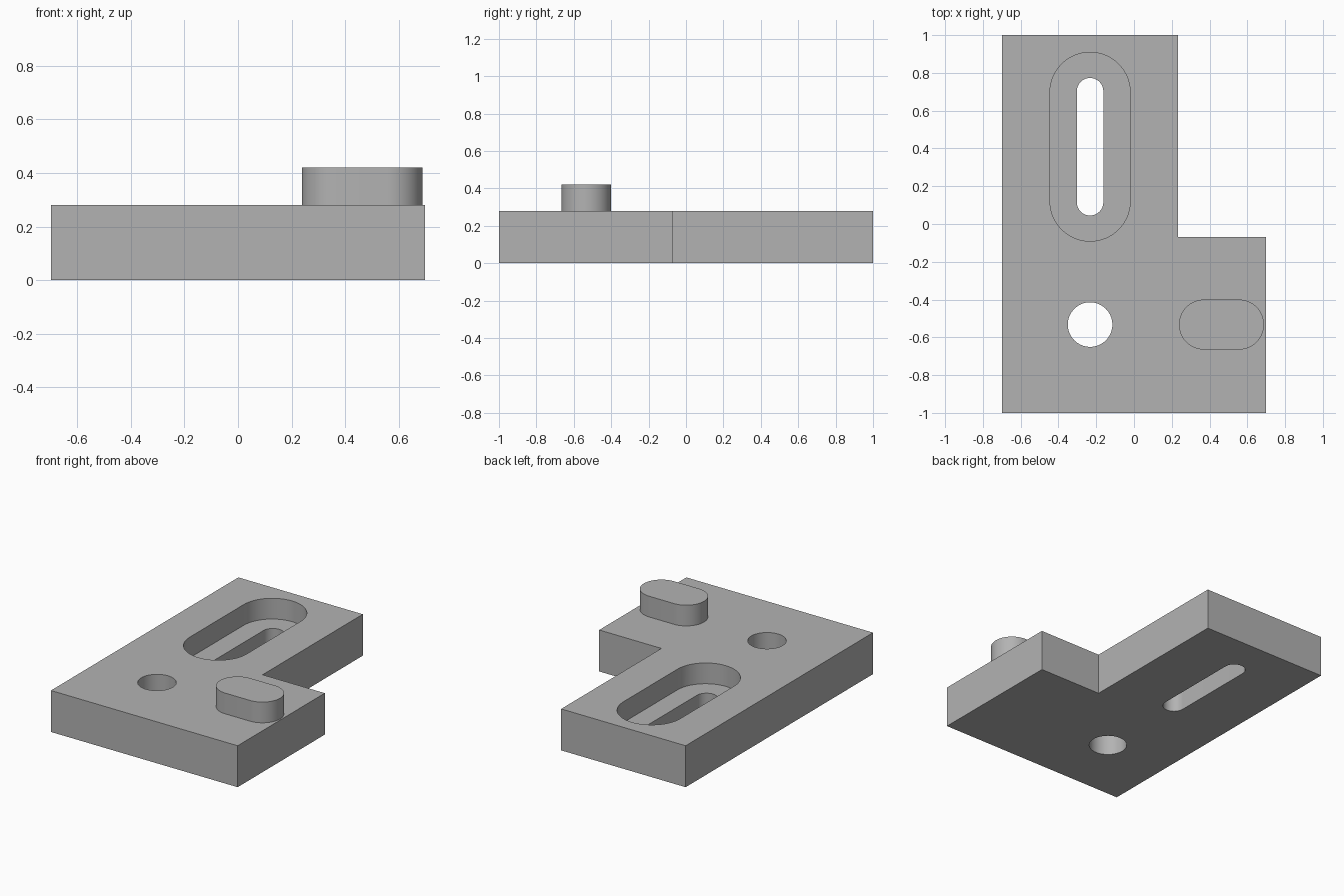
import bpy, bmesh, math

if "Cube" in bpy.data.objects:
    bpy.data.objects.remove(bpy.data.objects["Cube"], do_unlink=True)

THICK = 0.28
FLOOR = 0.14
AXIS_X = -0.2325

grey = bpy.data.materials.new("plain_grey")
grey.use_nodes = True
GREY = (0.45, 0.45, 0.45, 1)
grey.diffuse_color = GREY
grey.node_tree.nodes["Principled BSDF"].inputs["Base Color"].default_value = GREY


def prism(name, outline, z0, z1):
    """Extrude a counter-clockwise outline from z0 to z1."""
    bm = bmesh.new()
    base = bm.faces.new([bm.verts.new((x, y, z0)) for x, y in outline])
    top = bmesh.ops.extrude_face_region(bm, geom=[base])["geom"]
    verts = [v for v in top if isinstance(v, bmesh.types.BMVert)]
    bmesh.ops.translate(bm, verts=verts, vec=(0, 0, z1 - z0))
    bmesh.ops.recalc_face_normals(bm, faces=bm.faces)
    mesh = bpy.data.meshes.new(name)
    bm.to_mesh(mesh)
    bm.free()
    mesh.materials.append(grey)
    obj = bpy.data.objects.new(name, mesh)
    bpy.context.collection.objects.link(obj)
    return obj


def rounded_slot(cx, cy, half_x, half_y, steps=32):
    """Outline with two half-round ends; a circle when both halves match."""
    r = min(half_x, half_y)
    ox, oy = half_x - r, half_y - r
    start = -math.pi / 2 if ox else 0
    count = steps if ox == oy else steps + 1
    points = []
    for side in (1, -1):
        for i in range(count):
            a = start + math.pi * i / steps
            points.append((cx + side * (ox + r * math.cos(a)),
                           cy + side * (oy + r * math.sin(a))))
    return points


def activate(obj):
    bpy.ops.object.select_all(action='DESELECT')
    obj.select_set(True)
    bpy.context.view_layer.objects.active = obj


# L-shaped plate
plate = prism("plate", [(-0.6975, -1), (0.6975, -1), (0.6975, -0.07),
                        (0.2325, -0.07), (0.2325, 1), (-0.6975, 1)], 0, THICK)

# Recessed pocket, through slot and round hole
cutters = [
    prism("pocket_cutter", rounded_slot(AXIS_X, 0.409, 0.2125, 0.5), FLOOR, 0.5),
    prism("slot_cutter", rounded_slot(AXIS_X, 0.409, 0.07, 0.364), -0.2, 0.4),
    prism("hole_cutter", rounded_slot(AXIS_X, -0.5325, 0.118, 0.118), -0.2, 0.5),
]
activate(plate)
for cutter in cutters:
    cutter.hide_render = True
    cut = plate.modifiers.new(cutter.name, 'BOOLEAN')
    cut.operation = 'DIFFERENCE'
    cut.solver = 'EXACT'
    cut.object = cutter
    bpy.ops.object.modifier_apply(modifier=cut.name)
    bpy.data.objects.remove(cutter, do_unlink=True)

# Raised rounded key on the wide end
key = prism("raised_key", rounded_slot(0.463, -0.5325, 0.225, 0.1325), THICK, 0.42)

for part in (plate, key):
    activate(part)
    bpy.ops.object.shade_smooth_by_angle(angle=math.radians(30))
